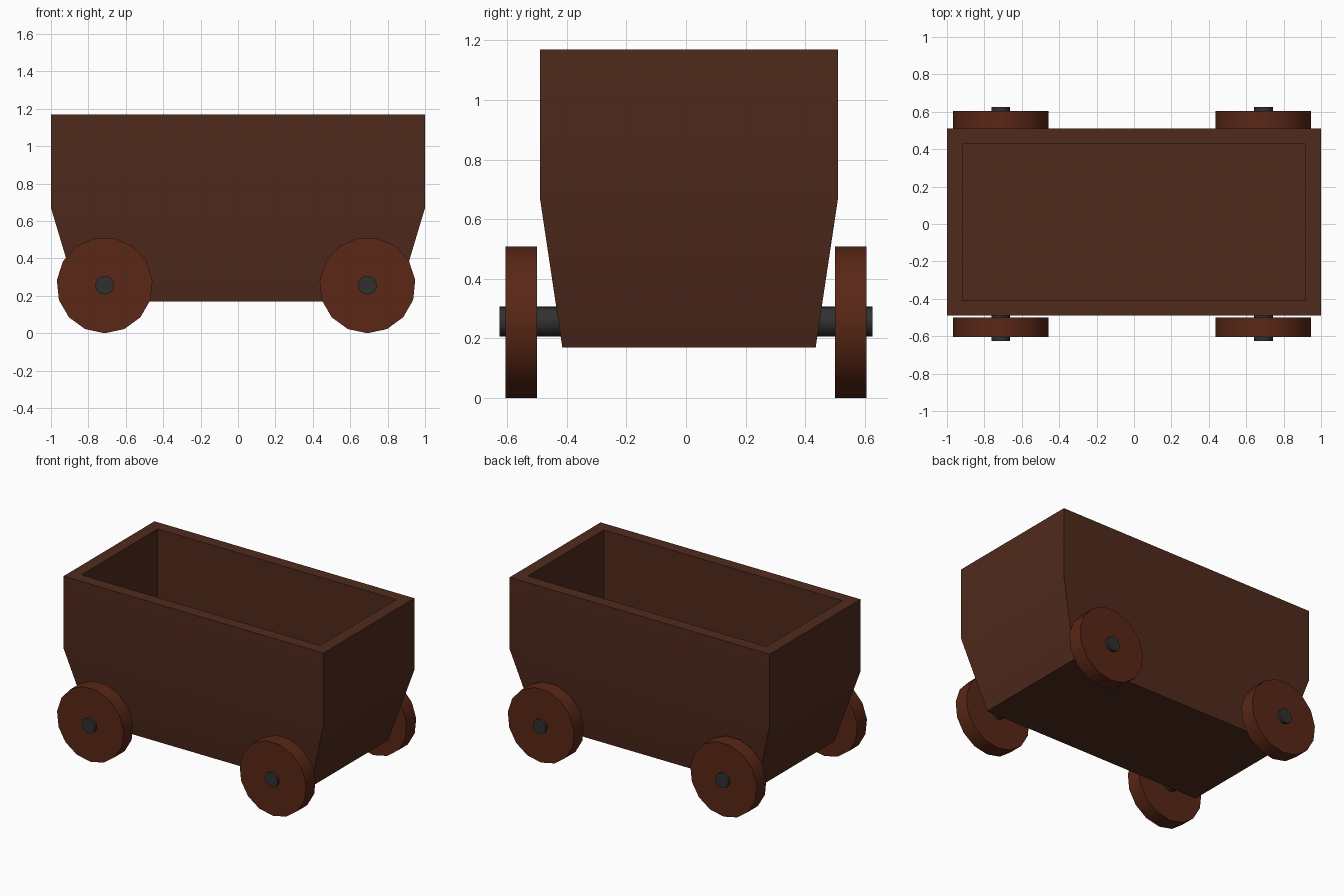
import bpy, bmesh, math
from mathutils import Matrix

if "Cube" in bpy.data.objects:
    bpy.data.objects.remove(bpy.data.objects["Cube"])


def material(name, rgb):
    mat = bpy.data.materials.new(name)
    mat.diffuse_color = (*rgb, 1)
    mat.use_nodes = True
    mat.node_tree.nodes["Principled BSDF"].inputs["Base Color"].default_value = mat.diffuse_color
    return mat


def finish(bm, name, mat):
    bmesh.ops.recalc_face_normals(bm, faces=bm.faces)
    mesh = bpy.data.meshes.new(name)
    bm.to_mesh(mesh)
    bm.free()
    mesh.materials.append(mat)
    obj = bpy.data.objects.new(name, mesh)
    bpy.context.collection.objects.link(obj)
    bpy.ops.object.select_all(action='DESELECT')
    obj.select_set(True)
    bpy.context.view_layer.objects.active = obj
    bpy.ops.object.shade_smooth_by_angle(angle=math.radians(30))
    return obj


def disc(name, sides, radius, x, y0, y1, mat):
    """Prism along y with one corner pointing straight down."""
    bm = bmesh.new()
    rings = []
    for y in (y0, y1):
        rings.append([bm.verts.new((x + radius * math.sin(math.tau * i / sides), y,
                                    HUB_Z - radius * math.cos(math.tau * i / sides)))
                      for i in range(sides)])
        bm.faces.new(rings[-1])
    for i in range(sides):
        j = (i + 1) % sides
        bm.faces.new((rings[0][i], rings[0][j], rings[1][j], rings[1][i]))
    return finish(bm, name, mat)


wood = material("wood", (0.08, 0.023, 0.012))
wheel_wood = material("wheel_wood", (0.10, 0.02, 0.008))
iron = material("iron", (0.03, 0.03, 0.03))
HUB_Z = 0.257

# Cart box: stacked rectangles for the tapered outside, the rim and the hollow
sections = [(0.85, 0.425, 0.17), (1.0, 0.5, 0.67), (1.0, 0.5, 1.17),
            (0.918, 0.418, 1.17), (0.918, 0.418, 0.54)]
bm = bmesh.new()
loops = [[bm.verts.new((sx * hx, 0.01 + sy * hy, z))
          for sx, sy in ((-1, -1), (1, -1), (1, 1), (-1, 1))]
         for hx, hy, z in sections]
for a, b in zip(loops, loops[1:]):
    for i in range(4):
        j = (i + 1) % 4
        bm.faces.new((a[i], a[j], b[j], b[i]))
bm.faces.new(loops[0])
bm.faces.new(loops[-1])
finish(bm, "cart_box", wood)

# Axles with a wheel at each end
for end, x in (("left", -0.713), ("right", 0.692)):
    disc(end + "_axle", 16, 0.05, x, -0.625, 0.625, iron)
    disc(end + "_front_wheel", 15, 0.257, x, -0.605, -0.50, wheel_wood)
    disc(end + "_back_wheel", 15, 0.257, x, 0.50, 0.605, wheel_wood)
